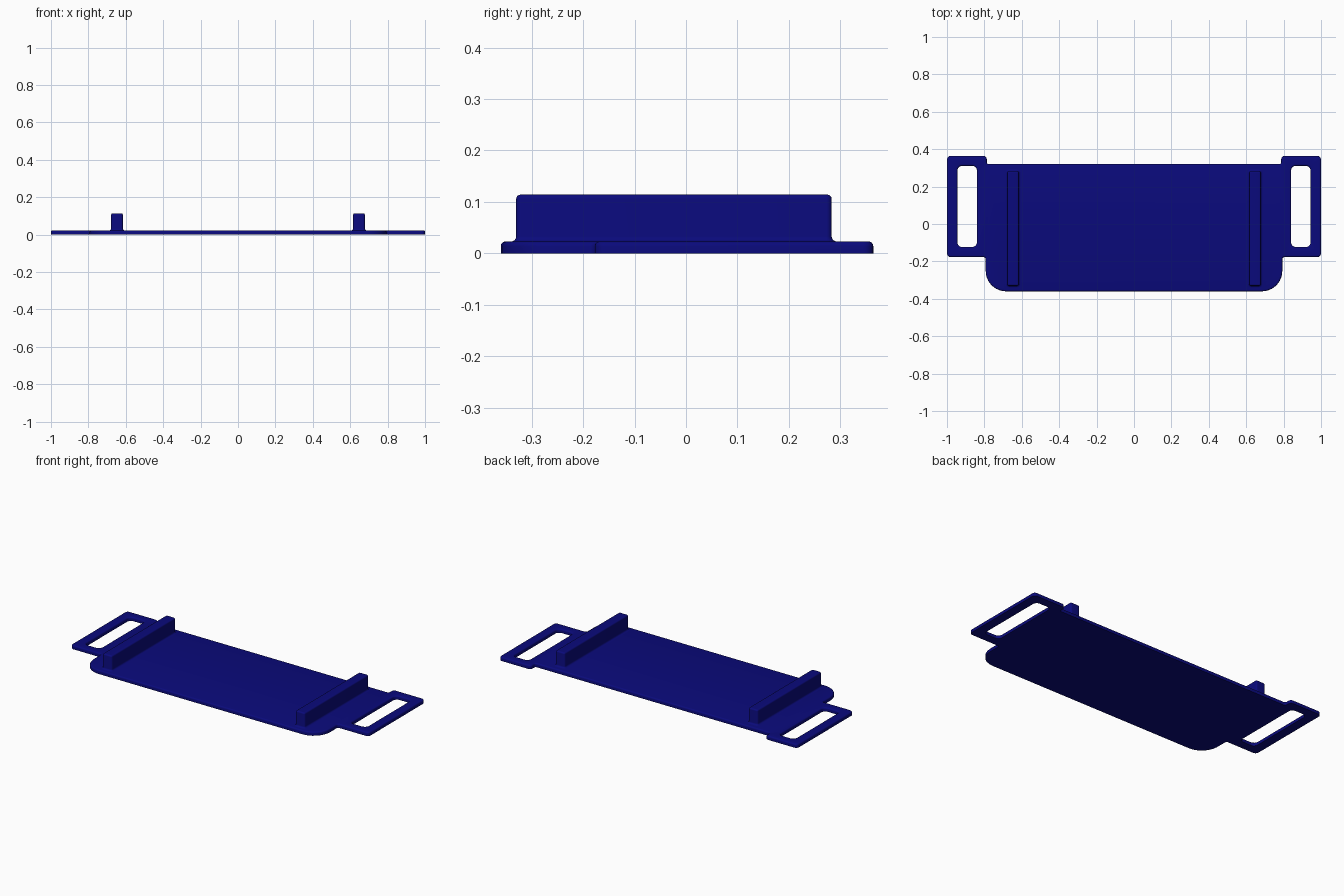
import bpy, bmesh, math
from mathutils import Vector

if "Cube" in bpy.data.objects:
    bpy.data.objects.remove(bpy.data.objects["Cube"])

navy = bpy.data.materials.new("navy")
navy.diffuse_color = (0.003, 0.003, 0.2, 1)
navy.use_nodes = True
navy.node_tree.nodes["Principled BSDF"].inputs["Base Color"].default_value = navy.diffuse_color


def rounded(corners, seg=6):
    """Closed 2D loop from (x, y, radius) corners, every corner an arc."""
    pts, n = [], len(corners)
    for i, (x, y, r) in enumerate(corners):
        p = Vector((x, y))
        a = (Vector(corners[i - 1][:2]) - p).normalized()
        b = (Vector(corners[(i + 1) % n][:2]) - p).normalized()
        centre = p + (a + b) * r          # all corners are right angles
        for k in range(seg + 1):
            t = math.pi / 2 * k / seg
            pts.append(centre - b * r * math.cos(t) - a * r * math.sin(t))
    return pts


def offset(pts, d):
    """Move a loop to its left (into the material) by d."""
    out, n = [], len(pts)
    for i, p in enumerate(pts):
        a = (p - pts[i - 1]).normalized()
        b = (pts[(i + 1) % n] - p).normalized()
        t = (a + b).normalized()
        out.append(p + Vector((-t.y, t.x)) * d / max(t.dot(a), 0.5))
    return out


def slab(name, loops, levels):
    """Stack loops at (z, inset) levels, skin the walls and cap both ends."""
    bm = bmesh.new()
    caps = [[], []]
    for loop in loops:
        rings = [[bm.verts.new((p.x, p.y, z)) for p in offset(loop, d)]
                 for z, d in levels]
        n = len(loop)
        for lo, hi in zip(rings, rings[1:]):
            for i in range(n):
                j = (i + 1) % n
                bm.faces.new((lo[i], lo[j], hi[j], hi[i]))
        for cap, ring in zip(caps, (rings[0], rings[-1])):
            cap += [bm.edges.get((ring[i], ring[(i + 1) % n])) for i in range(n)]
    for cap in caps:
        bmesh.ops.triangle_fill(bm, edges=cap, use_beauty=True)
    bmesh.ops.recalc_face_normals(bm, faces=bm.faces[:])
    me = bpy.data.meshes.new(name)
    bm.to_mesh(me)
    bm.free()
    ob = bpy.data.objects.new(name, me)
    bpy.context.collection.objects.link(ob)
    me.materials.append(navy)
    bpy.context.view_layer.objects.active = ob
    ob.select_set(True)
    bpy.ops.object.shade_smooth_by_angle(angle=math.radians(35))
    ob.select_set(False)
    return ob


def arc_levels(z_top, r, seg=4):
    """Rounded upper edge of radius r."""
    return [(z_top - r + r * math.sin(t), r - r * math.cos(t))
            for t in (math.pi / 2 * k / seg for k in range(seg + 1))]


def mirror(corners):
    return [(-x, y, r) for x, y, r in reversed(corners)]


# Base plate with a slotted strap loop at each end
THICK = 0.023
half = [(0.793, -0.36, 0.108), (0.793, -0.177, 0.012), (1.0, -0.177, 0.02),
        (1.0, 0.364, 0.02), (0.787, 0.364, 0.018), (0.787, 0.32, 0.01)]
slot = [(0.84, -0.123, 0.025), (0.84, 0.311, 0.025),
        (0.944, 0.311, 0.025), (0.944, -0.123, 0.025)]
slab("base_plate", [rounded(half + mirror(half)), rounded(slot), rounded(mirror(slot))],
     [(0, 0)] + arc_levels(THICK, 0.009))

# Upright rails, flared where they meet the plate
F = 0.01
flare = [(THICK + F - F * math.cos(t), -F + F * math.sin(t))
         for t in (math.pi / 2 * k / 4 for k in range(5))]
for side, name in ((-1, "left_rail"), (1, "right_rail")):
    x0, x1 = sorted((side * 0.616, side * 0.678))
    rail = [(x0, -0.33, 0.01), (x1, -0.33, 0.01), (x1, 0.283, 0.01), (x0, 0.283, 0.01)]
    slab(name, [rounded(rail)], [(0.012, -F)] + flare + arc_levels(0.114, 0.008))
